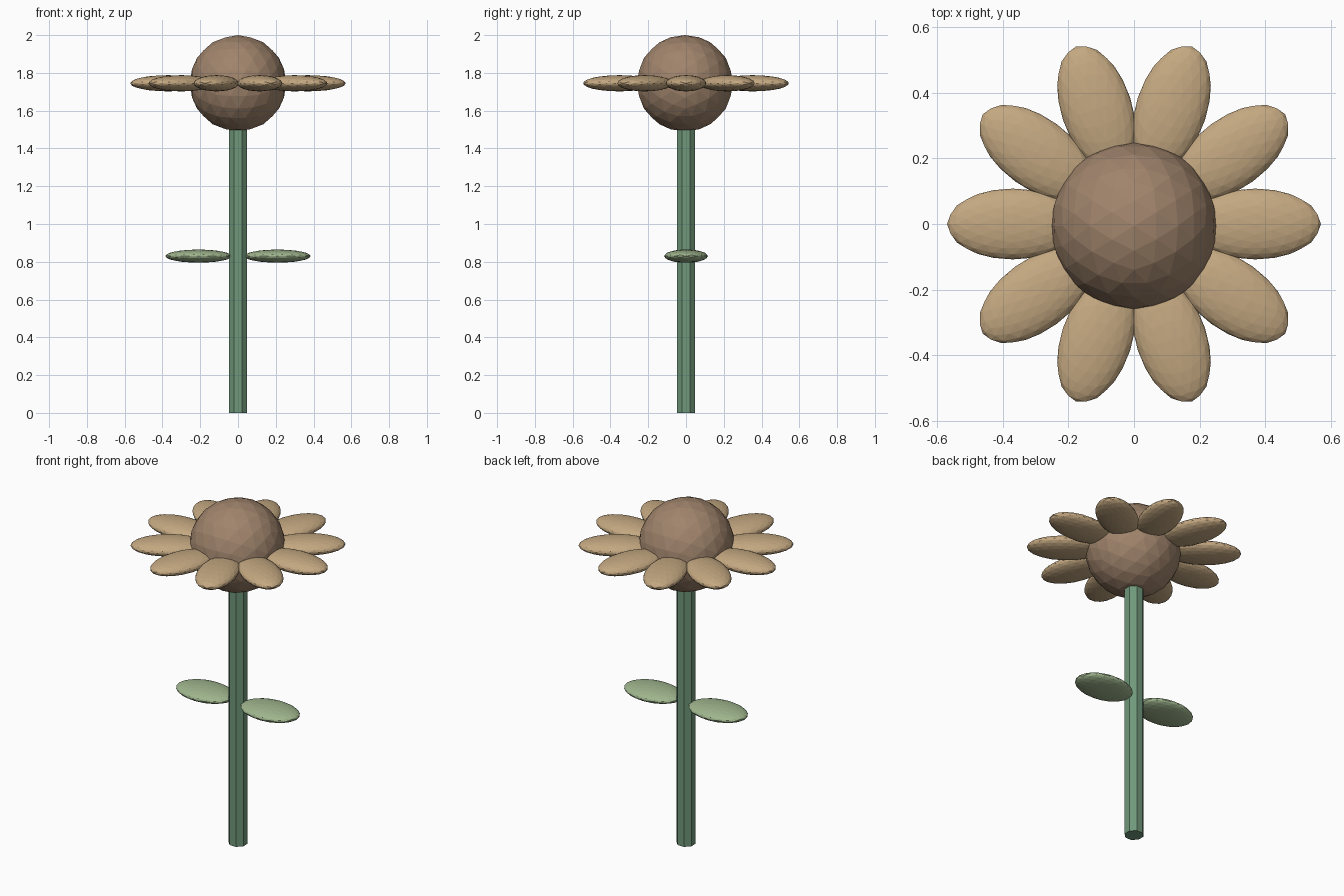
import bpy
import math
from mathutils import Matrix

if "Cube" in bpy.data.objects:
    bpy.data.objects.remove(bpy.data.objects["Cube"])


def material(name, rgb):
    # sRGB 0-255 to linear diffuse colour
    lin = [((c / 255 + 0.055) / 1.055) ** 2.4 for c in rgb]
    mat = bpy.data.materials.new(name)
    mat.diffuse_color = (*lin, 1)
    mat.use_nodes = True
    mat.node_tree.nodes["Principled BSDF"].inputs["Base Color"].default_value = mat.diffuse_color
    return mat


TAN = material("petal_tan", (196, 168, 129))
BROWN = material("centre_brown", (160, 132, 108))
STEM = material("stem_green", (112, 152, 122))
LEAF = material("leaf_green", (160, 182, 142))

# turns the icosphere so edge midpoints lie on all three axes
ALIGN = Matrix.Rotation(math.pi / 2, 4, 'Z') @ Matrix.Rotation(-math.atan(2) / 2, 4, 'Y')


def ellipsoid(name, centre, radii, mat, angle=0.0):
    """Low-poly ellipsoid, swung about the z axis by angle."""
    bpy.ops.mesh.primitive_ico_sphere_add(subdivisions=3, radius=1)
    ob = bpy.context.object
    ob.name = name
    ob.data.transform(Matrix.Rotation(angle, 4, 'Z') @ Matrix.Translation(centre)
                      @ Matrix.Diagonal((*radii, 1)) @ ALIGN)
    ob.data.materials.append(mat)
    return ob


# eight-sided stem
bpy.ops.mesh.primitive_cylinder_add(vertices=8, radius=0.052, depth=1.52,
                                    location=(0, 0, 0.76),
                                    rotation=(0, 0, math.pi / 8))
stem = bpy.context.object
stem.name = "stem"
stem.data.materials.append(STEM)

# flower centre
ellipsoid("flower_centre", (0, -0.006, 1.745), (0.255, 0.255, 0.255), BROWN)

# ring of ten petals
for i in range(10):
    ellipsoid(f"petal_{i + 1}", (0.37, 0, 1.745), (0.2, 0.108, 0.043), TAN,
              i * math.tau / 10)

# pair of leaves
for side, angle in (("right", 0), ("left", math.pi)):
    ellipsoid(f"leaf_{side}", (0.209, 0, 0.83), (0.175, 0.116, 0.035), LEAF, angle)
